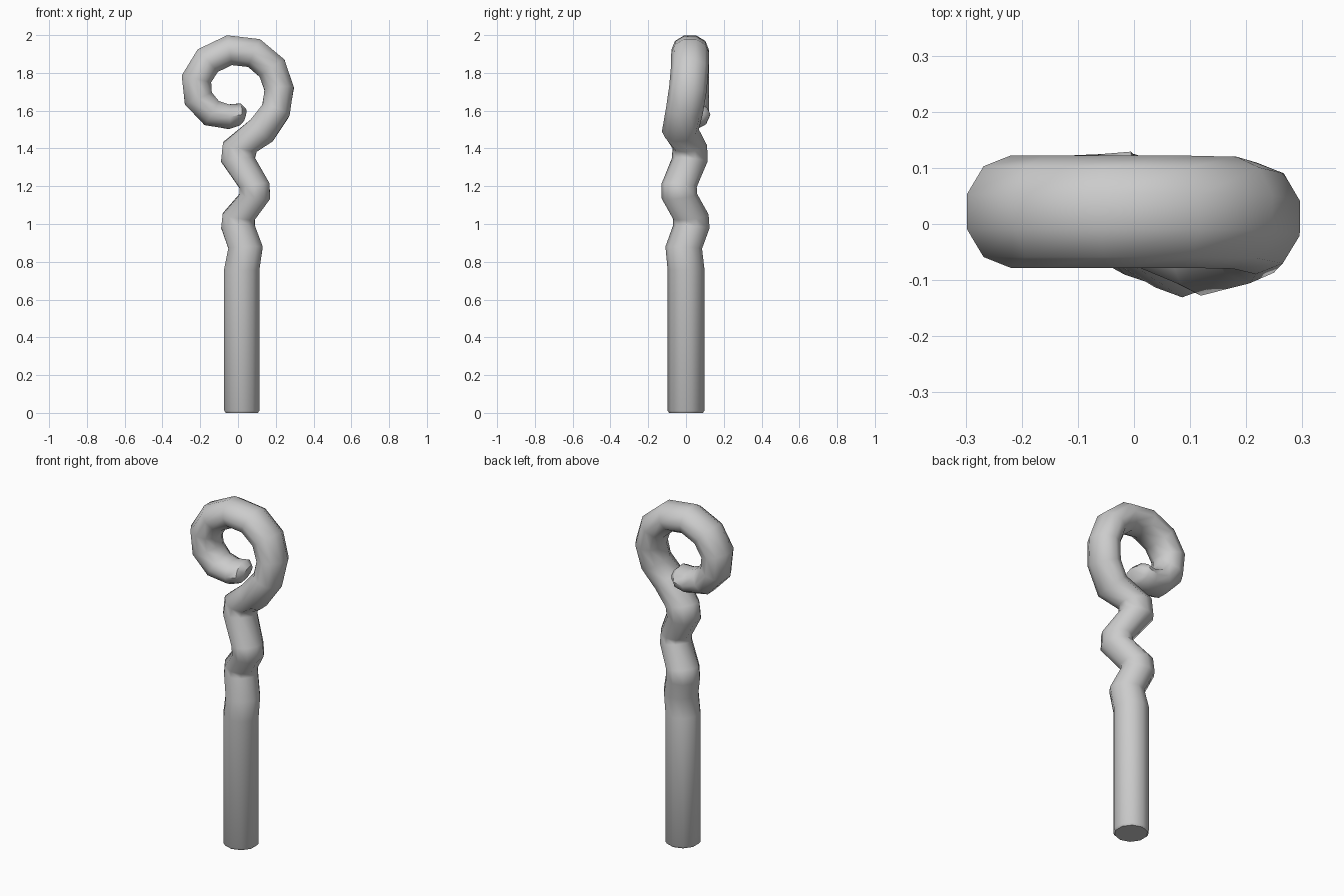
import bpy, bmesh, math
from mathutils import Vector

cube = bpy.data.objects.get("Cube")
if cube:
    bpy.data.objects.remove(cube, do_unlink=True)

SIDES = 10

# Plain grey finish
grey = bpy.data.materials.new("plain grey")
grey.use_nodes = True
colour = (0.6, 0.6, 0.6, 1.0)
grey.diffuse_color = colour
grey.node_tree.nodes["Principled BSDF"].inputs["Base Color"].default_value = colour

# Path stations: x, y, z, half depth, half width
path = [
    (0.02, 0.00, 0.00, 0.090, 0.085),    # foot with a small bevel
    (0.02, 0.00, 0.012, 0.0975, 0.093),
    (0.02, 0.00, 0.76, 0.0975, 0.093),
    (0.04, -0.012, 0.875, 0.097, 0.091),  # twisted neck
    (0.00, 0.028, 0.985, 0.097, 0.089),
    (0.004, 0.025, 1.040, 0.095, 0.086),
    (0.090, -0.035, 1.147, 0.095, 0.081),
    (0.087, -0.037, 1.203, 0.094, 0.080),
    (0.00, 0.020, 1.340, 0.095, 0.090),
    (0.01, 0.020, 1.408, 0.092, 0.092),
    (0.125, -0.030, 1.495, 0.098, 0.082),
    (0.20, -0.008, 1.60, 0.099, 0.077),   # curl
    (0.218, 0.010, 1.715, 0.100, 0.078),
    (0.180, 0.020, 1.825, 0.100, 0.080),
    (0.085, 0.022, 1.905, 0.100, 0.080),
    (-0.045, 0.022, 1.920, 0.100, 0.080),
    (-0.160, 0.022, 1.865, 0.100, 0.080),
    (-0.220, 0.022, 1.768, 0.100, 0.080),
    (-0.210, 0.022, 1.665, 0.099, 0.078),
    (-0.140, 0.024, 1.588, 0.097, 0.074),
    (-0.050, 0.030, 1.568, 0.095, 0.065),
    (0.008, 0.038, 1.580, 0.092, 0.058),
    (0.032, 0.042, 1.574, 0.060, 0.036),  # blunt tip
]


def tangent(i):
    """Direction of the path at a station, levelled along the staff."""
    p = [Vector(s[:3]) for s in path]
    t = Vector((0, 0, 0))
    if i > 0:
        t += (p[i] - p[i - 1]).normalized()
    if i < len(p) - 1:
        t += (p[i + 1] - p[i]).normalized()
    t.normalize()
    if p[i].z < 1.42:
        t.z += 1.0
    return t.normalized()


# Sweep a ten-sided section along the path
bm = bmesh.new()
rings = []
for i, (x, y, z, depth, width) in enumerate(path):
    t = tangent(i)
    n = Vector((0, 1, 0))
    n = (n - t * n.dot(t)).normalized()
    b = n.cross(t)
    k = width / math.cos(math.pi / SIDES)
    ring = []
    for j in range(SIDES):
        a = math.tau * j / SIDES
        ring.append(bm.verts.new(Vector((x, y, z)) + n * depth * math.cos(a) + b * k * math.sin(a)))
    rings.append(ring)

for lower, upper in zip(rings, rings[1:]):
    for j in range(SIDES):
        k = (j + 1) % SIDES
        bm.faces.new((lower[j], lower[k], upper[k], upper[j]))
bm.faces.new(rings[0])
bm.faces.new(rings[-1])
bmesh.ops.recalc_face_normals(bm, faces=bm.faces)

mesh = bpy.data.meshes.new("curled_staff")
bm.to_mesh(mesh)
bm.free()
mesh.materials.append(grey)
staff = bpy.data.objects.new("curled_staff", mesh)
bpy.context.collection.objects.link(staff)

# Smooth sides, crisp foot
bpy.ops.object.select_all(action='DESELECT')
staff.select_set(True)
bpy.context.view_layer.objects.active = staff
bpy.ops.object.shade_smooth_by_angle(angle=math.radians(50))
